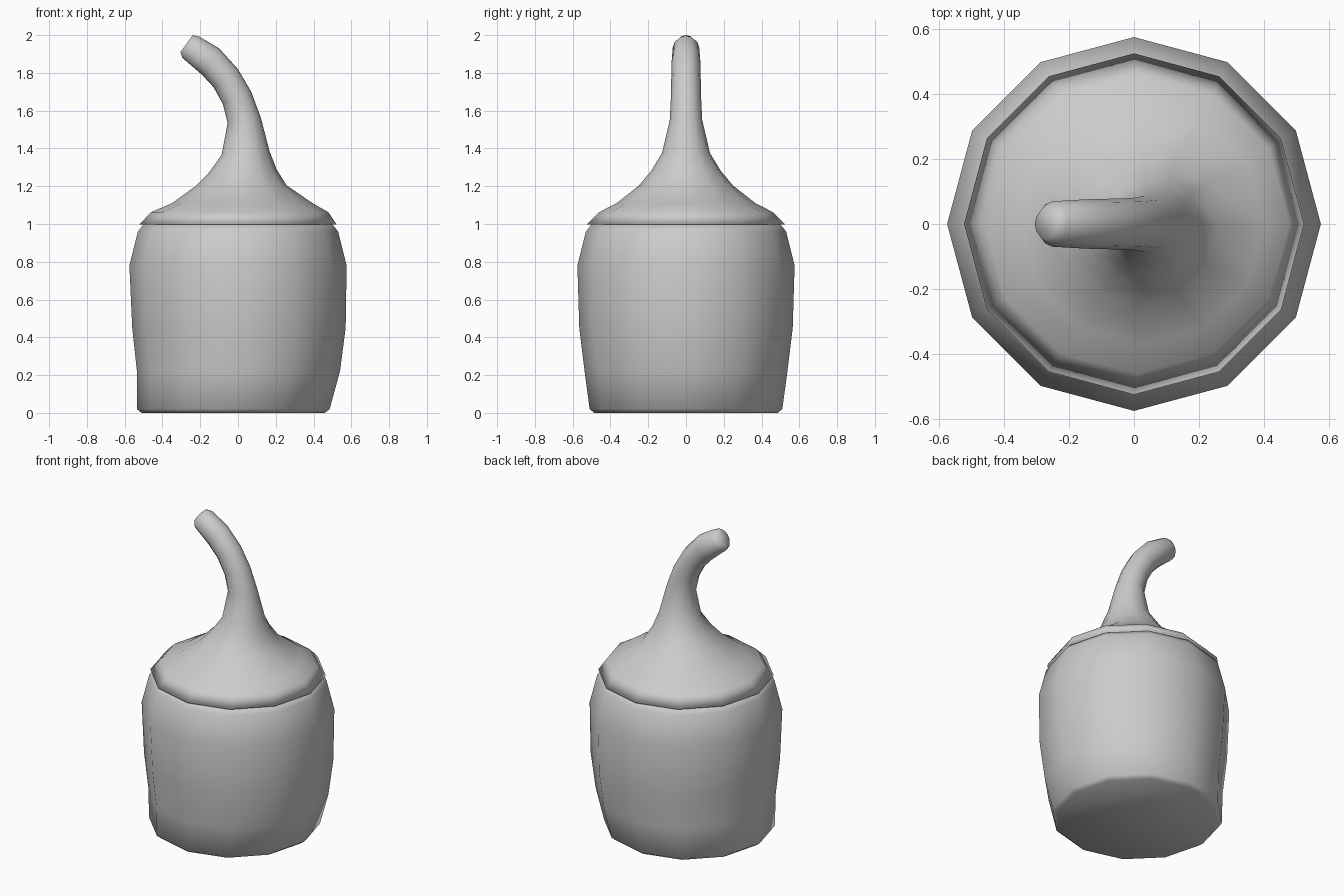
import bpy
import bmesh
from math import cos, sin, tau
from mathutils import Vector

cube = bpy.data.objects.get("Cube")
if cube:
    bpy.data.objects.remove(cube, do_unlink=True)

SIDES = 12

grey = bpy.data.materials.new("plain grey")
grey.use_nodes = True
colour = (0.6, 0.6, 0.6, 1)
grey.diffuse_color = colour
grey.node_tree.nodes["Principled BSDF"].inputs["Base Color"].default_value = colour


def loft(name, sections):
    """Skin tilted oval rings, each given by left point, right point, half depth."""
    bm = bmesh.new()
    rings = []
    for xl, zl, xr, zr, depth in sections:
        left, right = Vector((xl, 0, zl)), Vector((xr, 0, zr))
        centre, across = (left + right) / 2, (right - left) / 2
        rings.append([
            bm.verts.new(centre + across * cos(tau * i / SIDES)
                         + Vector((0, depth * sin(tau * i / SIDES), 0)))
            for i in range(SIDES)])
    for low, high in zip(rings, rings[1:]):
        for i in range(SIDES):
            j = (i + 1) % SIDES
            bm.faces.new((low[i], low[j], high[j], high[i]))
    bm.faces.new(rings[0][::-1])
    bm.faces.new(rings[-1])
    for face in bm.faces:
        face.smooth = True
    mesh = bpy.data.meshes.new(name)
    bm.to_mesh(mesh)
    bm.free()
    mesh.materials.append(grey)
    obj = bpy.data.objects.new(name, mesh)
    bpy.context.collection.objects.link(obj)
    return obj


# Pot body: level rings that lean slightly near the foot (left x, right x, height, half depth)
body = [(-.51, .46, 0, .485), (-.535, .485, .02, .51), (-.535, .54, .22, .537),
        (-.56, .57, .45, .565), (-.575, .575, .78, .575), (-.53, .53, .96, .53),
        (-.5, .5, .998, .5)]
loft("pot_body", [(xl, z, xr, z, d) for xl, xr, z, d in body])

# Lid flowing up into a curved stem handle
loft("lid_with_stem", [
    (-.523, .997, .523, .997, .525),
    (-.46, 1.063, .478, 1.063, .46),
    (-.35, 1.11, .40, 1.107, .37),
    (-.225, 1.2, .257, 1.205, .25),
    (-.156, 1.27, .204, 1.29, .185),
    (-.087, 1.365, .167, 1.386, .127),
    (-.055, 1.535, .12, 1.566, .086),
    (-.08, 1.635, .07, 1.70, .08),
    (-.13, 1.725, 0, 1.82, .078),
    (-.19, 1.79, -.10, 1.93, .076),
    (-.295, 1.88, -.205, 1.992, .07),
    (-.305, 1.91, -.24, 2.0, .045),
])
